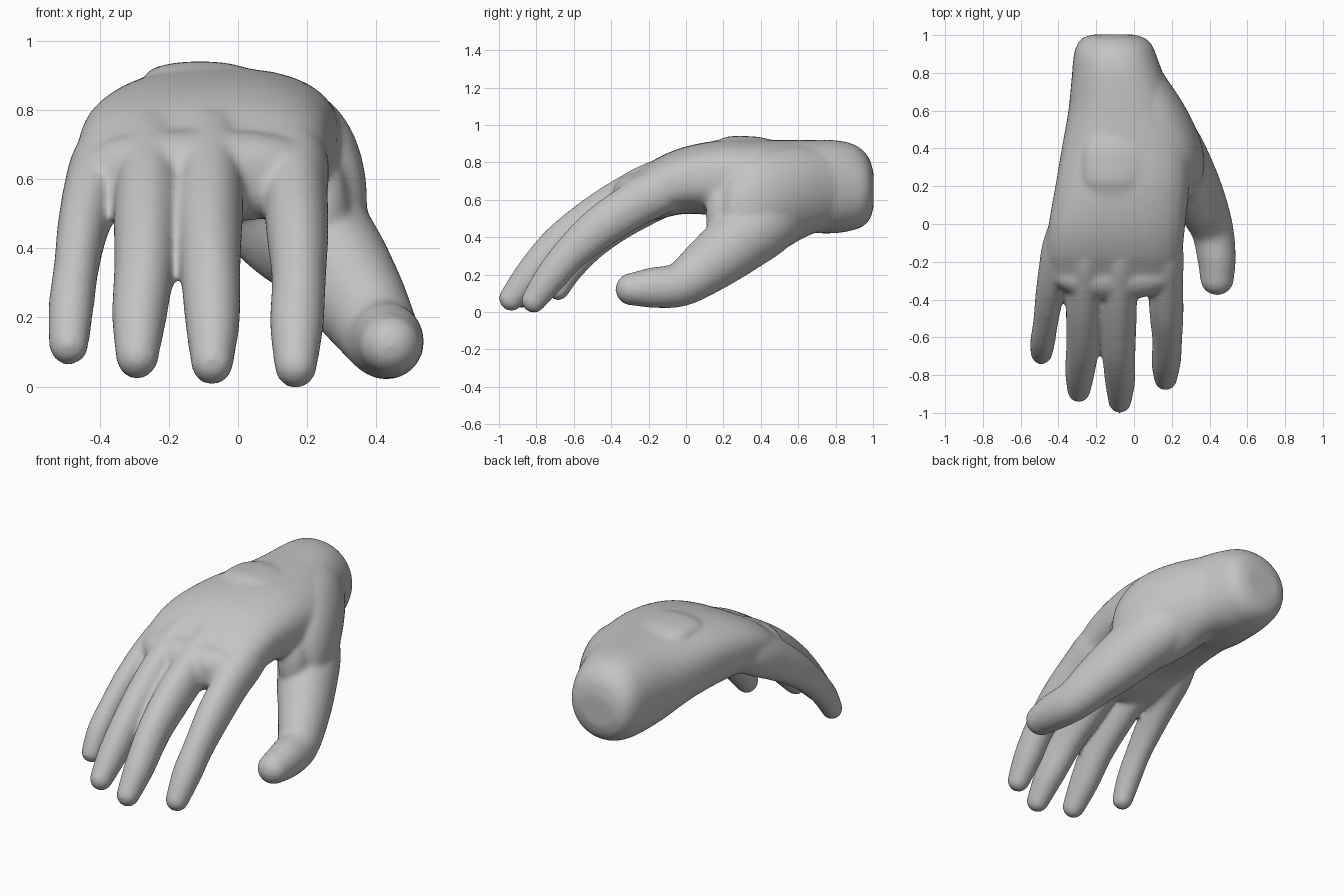
import bpy, bmesh, math
from mathutils import Vector

cube = bpy.data.objects.get("Cube")
if cube:
    bpy.data.objects.remove(cube)

SIDES = 32
STEPS = 6


def spline(points):
    """Smooth path through points of (x, y, z, half width, half thickness)."""
    p = [Vector(q) for q in points]
    p = [p[0] * 2 - p[1]] + p + [p[-1] * 2 - p[-2]]
    out = []
    for a, b, c, d in zip(p, p[1:], p[2:], p[3:]):
        for s in range(STEPS):
            t = s / STEPS
            out.append((b * 2 + (c - a) * t + (a * 2 - b * 5 + c * 4 - d) * t ** 2
                        + (b * 3 - a - c * 3 + d) * t ** 3) / 2)
    return out + [p[-2]]


def loft(bm, points, first=1.0, last=1.0, upright=False):
    """Skin cross-sections along a path, with a domed far end. Squareness runs
    from first to last. Upright sections face the front; others follow the path."""
    path = spline(points)
    centres = [Vector(q[:3]) for q in path]
    rings = []
    for i, q in enumerate(path):
        tangent = Vector((0, -1, 0))
        if not upright:
            tangent = (centres[min(i + 1, len(path) - 1)] - centres[max(i - 1, 0)]).normalized()
        rings.append((centres[i], tangent, q[3], q[4]))
    c, tangent, w, t = rings[-1]
    for k in range(1, 6):
        a = k / 5.3 * math.pi / 2
        rings.append((c + tangent * min(w, t) * math.sin(a), tangent,
                      w * math.cos(a), t * math.cos(a)))
    loops = []
    for i, (c, tangent, w, t) in enumerate(rings):
        power = first + (last - first) * i / len(rings)
        side = Vector((1, 0, 0))
        side = (side - tangent * side.dot(tangent)).normalized()
        up = side.cross(tangent)
        loop = []
        for k in range(SIDES):
            a = math.tau * k / SIDES
            x, y = math.cos(a), math.sin(a)
            x = math.copysign(abs(x) ** power, x)
            y = math.copysign(abs(y) ** power, y)
            loop.append(bm.verts.new(c + side * x * w + up * y * t))
        loops.append(loop)
    for lo, hi in zip(loops, loops[1:]):
        for k in range(SIDES):
            n = (k + 1) % SIDES
            bm.faces.new((lo[k], lo[n], hi[n], hi[k]))
    bm.faces.new(loops[0][::-1])
    bm.faces.new(loops[-1])


bm = bmesh.new()

# wrist and palm
loft(bm, [(-.11, 1.003, .65, .11, .09), (-.108, .985, .655, .165, .155),
          (-.104, .95, .66, .198, .2), (-.1, .89, .668, .22, .232),
          (-.085, .78, .67, .245, .25), (-.06, .6, .675, .288, .245),
          (-.045, .4, .7, .338, .22), (-.062, .2, .715, .355, .205),
          (-.09, 0, .705, .362, .18), (-.105, -.15, .66, .36, .165),
          (-.11, -.27, .61, .335, .135)],
     first=1, last=.68, upright=True)

# muscle and web joining thumb to palm
loft(bm, [(-.02, .82, .67, .16, .2), (.06, .64, .645, .2, .245),
          (.135, .48, .595, .205, .285), (.19, .35, .555, .182, .29),
          (.225, .25, .52, .14, .25), (.235, .19, .52, .085, .17)], upright=True)

# low raised patch on the back of the hand
loft(bm, [(-.11, .48, .885, .1, .03), (-.11, .38, .9, .15, .037),
          (-.11, .24, .903, .15, .037), (-.11, .17, .89, .12, .03)], upright=True)

# thumb
loft(bm, [(.06, .68, .62, .07, .09), (.17, .45, .5, .16, .18),
          (.262, .28, .375, .162, .175), (.35, .12, .25, .138, .15),
          (.414, -.03, .148, .113, .12), (.437, -.18, .13, .102, .108),
          (.44, -.29, .122, .09, .088)])

# index finger
loft(bm, [(.12, .05, .71, .08, .1), (.155, -.14, .645, .105, .125),
          (.165, -.3, .56, .095, .12), (.172, -.47, .445, .09, .112),
          (.176, -.62, .31, .079, .095), (.17, -.73, .178, .078, .085),
          (.167, -.817, .058, .062, .067)])

# middle finger
loft(bm, [(-.06, .05, .73, .08, .11), (-.07, -.14, .69, .095, .125),
          (-.078, -.32, .6, .096, .125), (-.082, -.5, .487, .096, .12),
          (-.08, -.68, .355, .088, .106), (-.074, -.83, .195, .08, .09),
          (-.075, -.937, .068, .062, .067)])

# ring finger
loft(bm, [(-.23, .05, .73, .08, .11), (-.25, -.14, .685, .095, .125),
          (-.259, -.3, .6, .096, .125), (-.264, -.47, .487, .096, .12),
          (-.271, -.64, .35, .088, .106), (-.286, -.78, .2, .079, .088),
          (-.292, -.88, .085, .062, .067)])

# little finger
loft(bm, [(-.34, .08, .71, .07, .09), (-.39, -.1, .64, .09, .12),
          (-.42, -.24, .565, .085, .115), (-.449, -.39, .46, .074, .098),
          (-.468, -.52, .345, .066, .082), (-.483, -.62, .23, .066, .073),
          (-.49, -.685, .12, .058, .06)])

bmesh.ops.recalc_face_normals(bm, faces=bm.faces)
mesh = bpy.data.meshes.new("hand")
bm.to_mesh(mesh)
bm.free()
hand = bpy.data.objects.new("hand", mesh)
bpy.context.collection.objects.link(hand)

# single plain grey
grey = bpy.data.materials.new("plain_grey")
grey.use_nodes = True
colour = (.55, .55, .55, 1)
grey.diffuse_color = colour
grey.node_tree.nodes["Principled BSDF"].inputs["Base Color"].default_value = colour
mesh.materials.append(grey)

# fuse the parts into one skin and soften the joins
remesh = hand.modifiers.new("fuse", "REMESH")
remesh.mode = "VOXEL"
remesh.voxel_size = .013
remesh.use_smooth_shade = True
soften = hand.modifiers.new("soften", "SMOOTH")
soften.factor = .5
soften.iterations = 12
